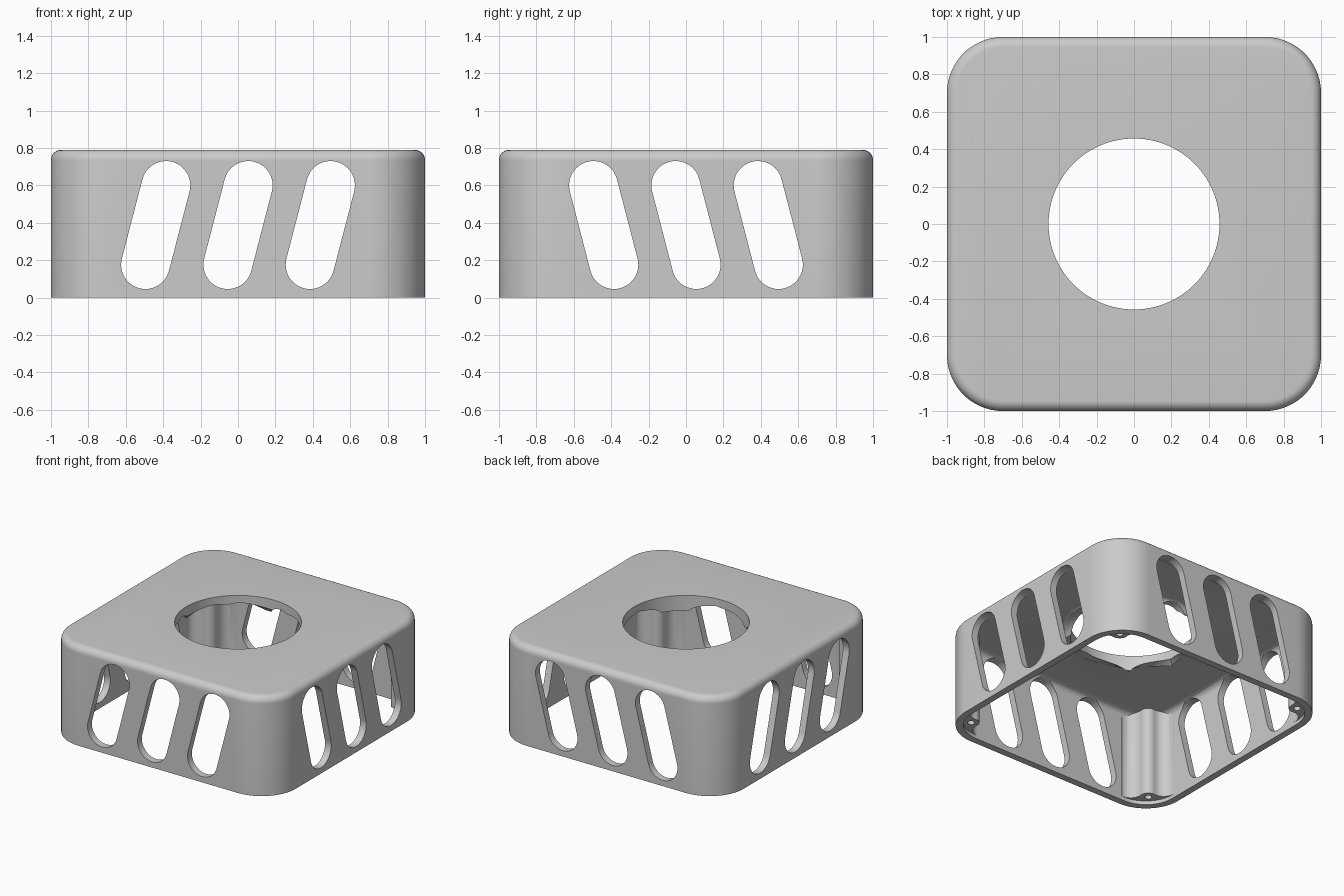
import bpy, bmesh
from math import sin, cos, pi, atan2, sqrt, radians
from mathutils import Matrix, Vector

HEIGHT, CORNER, WALL, CEILING = 0.79, 0.3, 0.055, 0.735

cube = bpy.data.objects.get("Cube")
if cube:
    bpy.data.objects.remove(cube, do_unlink=True)

grey = bpy.data.materials.new("plain grey")
grey.use_nodes = True
colour = (0.6, 0.6, 0.6, 1)
grey.diffuse_color = colour
grey.node_tree.nodes["Principled BSDF"].inputs["Base Color"].default_value = colour


def arc(cx, cy, r, start, end, n):
    return [(cx + r * cos(start + (end - start) * i / n),
             cy + r * sin(start + (end - start) * i / n)) for i in range(n + 1)]


def rounded_square(inset):
    c, pts = 1 - CORNER, []
    for k in range(4):
        a = k * pi / 2
        sx, sy = ((1, 1), (-1, 1), (-1, -1), (1, -1))[k]
        pts += arc(c * sx, c * sy, CORNER - inset, a, a + pi / 2, 24)
    return pts


def loft(name, sections):
    """Closed solid through a list of (outline, z) sections."""
    bm = bmesh.new()
    rings = [[bm.verts.new((x, y, z)) for x, y in pts] for pts, z in sections]
    for low, high in zip(rings, rings[1:]):
        n = len(low)
        for i in range(n):
            j = (i + 1) % n
            bm.faces.new((low[i], low[j], high[j], high[i]))
    bm.faces.new(rings[0][::-1])
    bm.faces.new(rings[-1])
    bmesh.ops.recalc_face_normals(bm, faces=bm.faces)
    mesh = bpy.data.meshes.new(name)
    bm.to_mesh(mesh)
    bm.free()
    obj = bpy.data.objects.new(name, mesh)
    mesh.materials.append(grey)
    bpy.context.collection.objects.link(obj)
    return obj


def box_sections(inset, bottom, top, r):
    """Rounded square block whose top edge has a fillet of radius r."""
    fillet = arc(0, top - r, r, 0, pi / 2, 8)
    return [(rounded_square(inset), bottom)] + [
        (rounded_square(inset + r - x), z) for x, z in fillet]


def circle(r):
    return arc(0, 0, r, 0, 2 * pi, 96)[:-1]


def combine(target, tool, operation):
    mod = target.modifiers.new(tool.name, 'BOOLEAN')
    mod.object, mod.operation, mod.solver = tool, operation, 'EXACT'
    bpy.context.view_layer.objects.active = target
    bpy.ops.object.modifier_apply(modifier=mod.name)
    bpy.data.objects.remove(tool, do_unlink=True)


# Hollow housing, open at the bottom
housing = loft("housing", box_sections(0, 0, HEIGHT, 0.055))
combine(housing, loft("cavity", box_sections(WALL, -0.1, CEILING, 0.05)), 'DIFFERENCE')

# Collar under the round opening, flared where it meets the ceiling
flare = arc(0.54, CEILING - 0.035, 0.035, pi, pi / 2, 6)
collar = loft("collar", [(circle(0.505), 0.67)] + [(circle(r), z) for r, z in flare]
              + [(circle(0.54), 0.76)])
combine(housing, collar, 'UNION')
combine(housing, loft("opening", [(circle(0.457), 0.5), (circle(0.457), 1)]), 'DIFFERENCE')

# Screw posts blended into the inner corners
centre = (1 - CORNER) * sqrt(2)
boss, boss_r, blend = 0.19, 0.06, 0.09
inner = CORNER - WALL
near, far = boss_r + blend, inner - blend
a = (far ** 2 - near ** 2 + boss ** 2) / (2 * boss)
b = sqrt(far ** 2 - a ** 2)
wall_angle = atan2(b, a)
boss_angle = atan2(b, a - boss)
half = arc(a, b, blend, wall_angle, boss_angle - pi, 10)
tip = arc(boss, 0, boss_r, boss_angle, 2 * pi - boss_angle, 16)
back = arc(0, 0, inner + 0.03, -wall_angle, wall_angle, 12)
outline = half + tip[1:-1] + [(x, -y) for x, y in reversed(half)] + back
outline = [(x + centre, y) for x, y in outline]
pilot = [(x + centre + boss, y) for x, y in arc(0, 0, 0.026, 0, 2 * pi, 24)[:-1]]
for k in range(4):
    turn = Matrix.Rotation(radians(45 + 90 * k), 4, 'Z')
    post = loft("post", [(outline, 0.03), (outline, 0.76)])
    hole = loft("pilot_hole", [(pilot, 0), (pilot, 0.4)])
    for part, operation in ((post, 'UNION'), (hole, 'DIFFERENCE')):
        part.data.transform(turn)
        combine(housing, part, operation)

# Slanted vents cut straight through opposite walls
lean, rise, vent_r = 0.055, 0.212, 0.13
tilt = atan2(lean, rise)
reach = sqrt(lean ** 2 + rise ** 2)
capsule = arc(0, reach, vent_r, 0, pi, 24) + arc(0, -reach, vent_r, pi, 2 * pi, 24)
for quarter in (0, 1):
    for offset in (-0.44, 0, 0.44):
        vent = loft("vent", [(capsule, -1.2), (capsule, 1.2)])
        side = Matrix.Rotation(pi / 2 * quarter, 4, 'Z')
        slant = -tilt if quarter == 0 else tilt
        vent.data.transform(side @ Matrix.Translation((offset, 0, 0.388))
                            @ Matrix.Rotation(pi / 2, 4, 'X')
                            @ Matrix.Rotation(slant, 4, 'Z'))
        combine(housing, vent, 'DIFFERENCE')

# Smooth curves, crisp cut edges
bpy.ops.object.select_all(action='DESELECT')
housing.select_set(True)
bpy.context.view_layer.objects.active = housing
bpy.ops.object.shade_smooth_by_angle(angle=radians(35))
